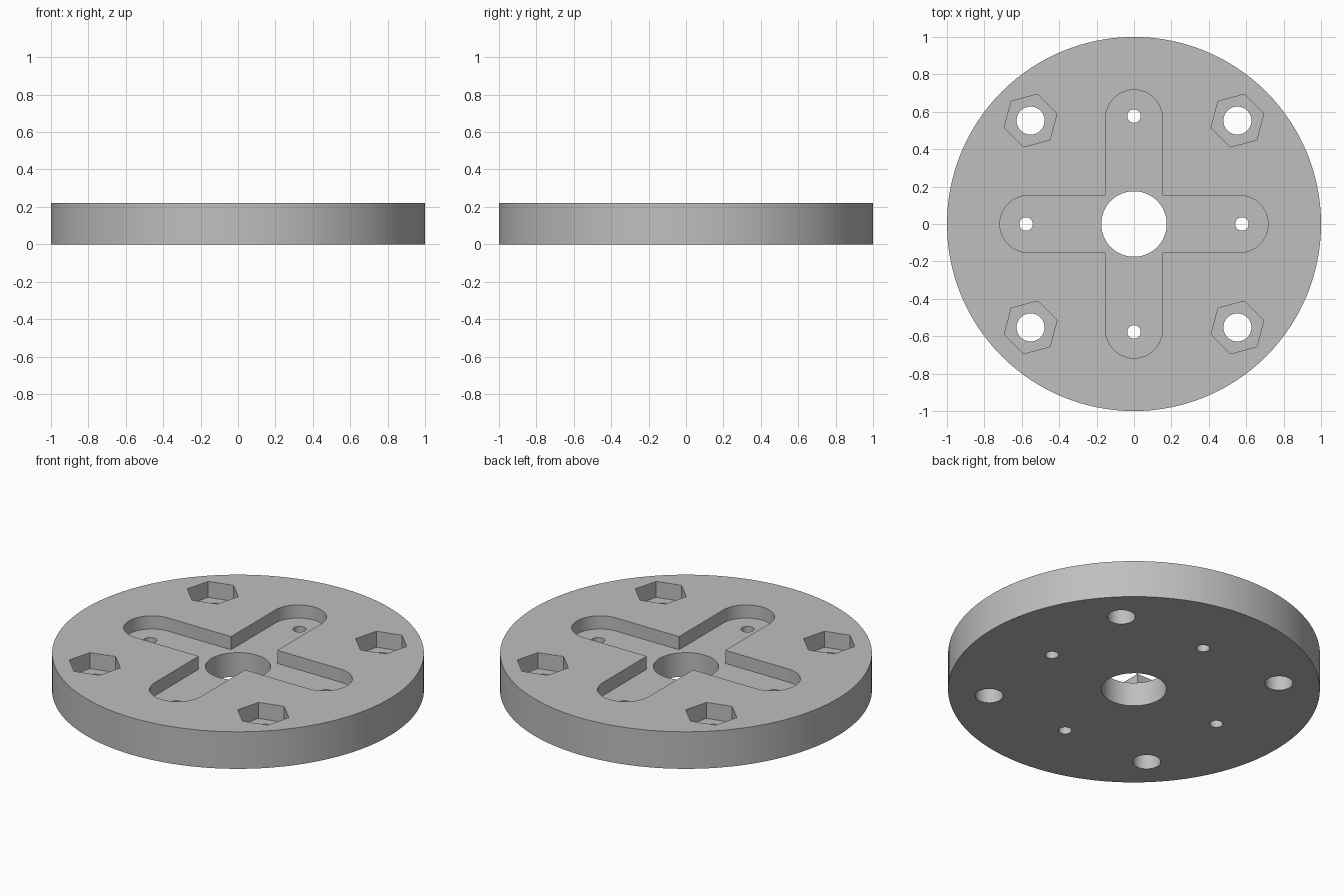
import bpy
import bmesh
from math import cos, sin, pi, radians

cube = bpy.data.objects.get("Cube")
if cube:
    bpy.data.objects.remove(cube, do_unlink=True)

HEIGHT = 0.22
SLOT_FLOOR = 0.142
NUT_FLOOR = 0.125
SLOT_HALF = 0.152
SLOT_END = 0.565
TOP = 0.4      # cutters overshoot the plate
BELOW = -0.2

grey = bpy.data.materials.new("plain_grey")
grey.use_nodes = True
colour = (0.52, 0.52, 0.52, 1)
grey.diffuse_color = colour
bsdf = next(n for n in grey.node_tree.nodes if n.type == 'BSDF_PRINCIPLED')
bsdf.inputs["Base Color"].default_value = colour


def polygon(radius, sides, x=0, y=0, turn=0):
    return [(x + radius * cos(turn + 2 * pi * i / sides),
             y + radius * sin(turn + 2 * pi * i / sides)) for i in range(sides)]


def prism(name, outline, z0, z1):
    """Extrude a closed counter-clockwise outline from z0 to z1."""
    bm = bmesh.new()
    face = bm.faces.new([bm.verts.new((x, y, z0)) for x, y in outline])
    side = bmesh.ops.extrude_face_region(bm, geom=[face])
    verts = [g for g in side["geom"] if isinstance(g, bmesh.types.BMVert)]
    bmesh.ops.translate(bm, verts=verts, vec=(0, 0, z1 - z0))
    bmesh.ops.recalc_face_normals(bm, faces=bm.faces)
    mesh = bpy.data.meshes.new(name)
    bm.to_mesh(mesh)
    bm.free()
    mesh.materials.append(grey)
    obj = bpy.data.objects.new(name, mesh)
    bpy.context.collection.objects.link(obj)
    return obj


def cross_outline():
    """Four round-ended arms joined at square inner corners."""
    points = []
    for quarter in range(4):
        a = quarter * pi / 2
        arm = [(SLOT_END + SLOT_HALF * cos(t), SLOT_HALF * sin(t))
               for t in (-pi / 2 + pi * i / 32 for i in range(33))]
        arm.append((SLOT_HALF, SLOT_HALF))
        points += [(x * cos(a) - y * sin(a), x * sin(a) + y * cos(a)) for x, y in arm]
    return points


# Round plate
plate = prism("round_plate", polygon(1, 128), 0, HEIGHT)

# Cross-shaped recess and centre bore
cutters = [prism("cross_recess_cutter", cross_outline(), SLOT_FLOOR, TOP),
           prism("centre_bore_cutter", polygon(0.175, 64), BELOW, TOP)]

# Screw hole near the end of each arm
for x, y in polygon(0.577, 4):
    cutters.append(prism("screw_hole_cutter", polygon(0.036, 32, x, y), BELOW, TOP))

# Bolt hole with a hexagonal nut pocket in each quarter
for x in (-0.553, 0.553):
    for y in (-0.553, 0.553):
        cutters.append(prism("nut_pocket_cutter",
                             polygon(0.146, 6, x, y, radians(15)), NUT_FLOOR, TOP))
        cutters.append(prism("bolt_hole_cutter", polygon(0.075, 48, x, y), BELOW, TOP))

# Cut the plate, then drop the cutters
bpy.context.view_layer.objects.active = plate
for cutter in cutters:
    cutter.hide_render = True
    mod = plate.modifiers.new("cut", 'BOOLEAN')
    mod.operation = 'DIFFERENCE'
    mod.solver = 'EXACT'
    mod.object = cutter
    bpy.ops.object.modifier_apply(modifier=mod.name)
    bpy.data.objects.remove(cutter, do_unlink=True)

# Smooth round walls, sharp rims
bpy.ops.object.select_all(action='DESELECT')
plate.select_set(True)
bpy.ops.object.shade_smooth_by_angle(angle=radians(30))
